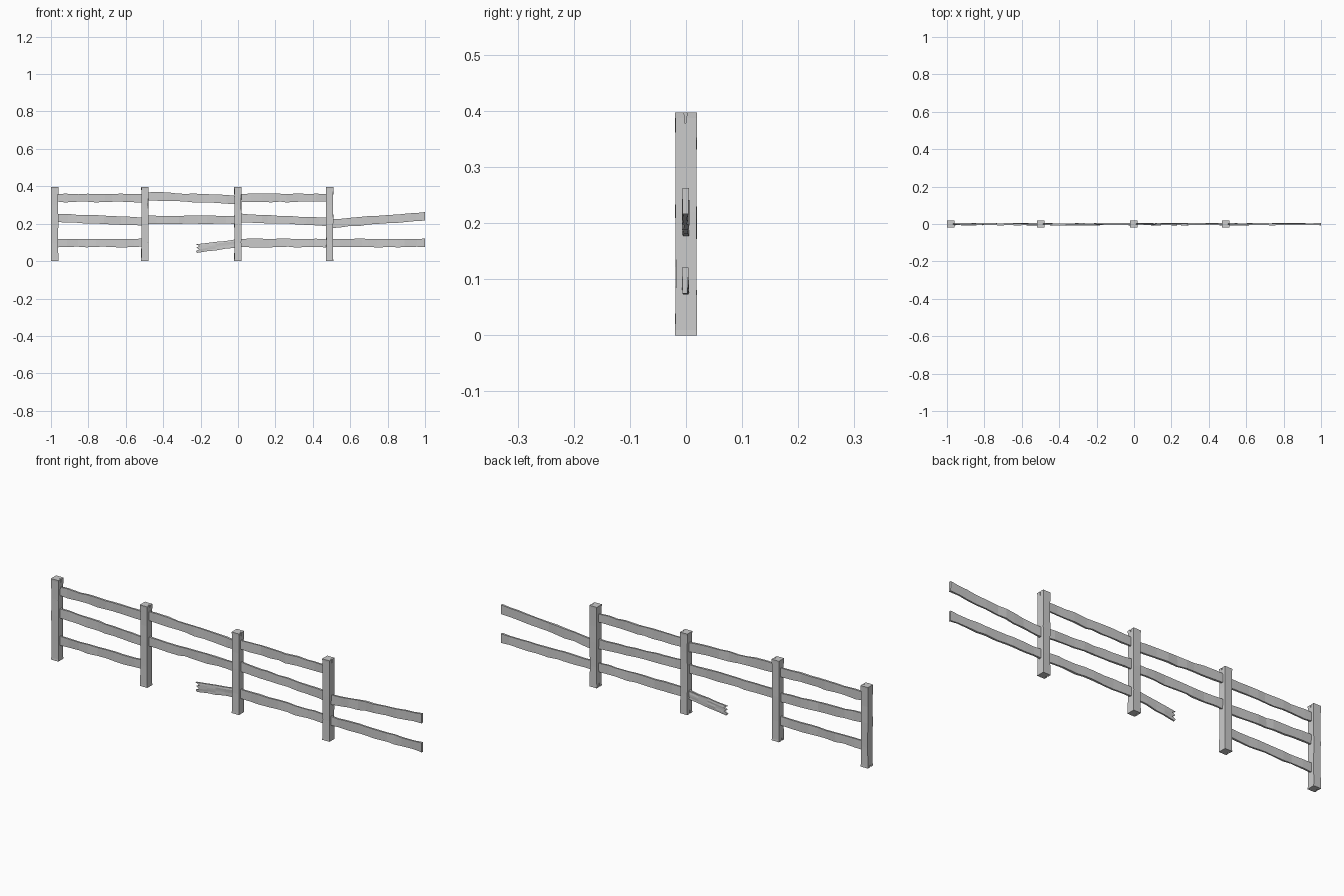
import bpy, random

if "Cube" in bpy.data.objects:
    bpy.data.objects.remove(bpy.data.objects["Cube"])
random.seed(4)

def new_object(name, verts, faces):
    me = bpy.data.meshes.new(name)
    me.from_pydata(verts, [], faces)
    me.validate()
    ob = bpy.data.objects.new(name, me)
    bpy.context.collection.objects.link(ob)
    return ob

def loft(name, rings, cap_strips):
    """Skin a list of equal rings, closing both ends with strips of quads."""
    n = len(rings[0])
    verts = [v for r in rings for v in r]
    faces = []
    for k in range(len(rings) - 1):
        a, b = k * n, (k + 1) * n
        for i in range(n):
            j = (i + 1) % n
            faces.append((a + i, a + j, b + j, b + i))
    last = (len(rings) - 1) * n
    for i in range(cap_strips):
        q = (i, i + 1, n - 2 - i, n - 1 - i)
        faces.append(tuple(reversed(q)))
        faces.append(tuple(last + v for v in q))
    return new_object(name, verts, faces)

def post(name, x):
    # square post, slightly worn at mid height
    rings = []
    for z, h in ((0, .02), (.01, .0195), (.10, .0185), (.22, .019),
                 (.30, .0185), (.387, .0192), (.397, .02)):
        j = lambda: h if z in (0, .397) else h + random.uniform(-.0007, .0005)
        rings.append([(x - j(), -j(), z), (x + j(), -j(), z),
                      (x + j(), j(), z), (x - j(), j(), z)])
    ob = loft(name, rings, 1)
    # split cracks: one in the top of one side, one in the foot of the other
    verts, faces = [], []
    for xa, xb, zo, zt in ((x + .012, x + .03, .41, .375),
                           (x - .03, x - .012, -.01, .022)):
        o = len(verts)
        for xx in (xa, xb):
            verts += [(xx, -.005, zo), (xx, .004, zo), (xx, -.001, zt)]
        tri = [(0, 2, 1), (3, 4, 5), (0, 1, 4, 3), (1, 2, 5, 4), (2, 0, 3, 5)]
        if zo < zt:
            tri = [t[::-1] for t in tri]
        # the prisms are wound so that both faces point outward
        faces += [tuple(o + v for v in t[::-1]) for t in tri]
    cut = new_object(name + "_crack_cutter", verts, faces)
    cut.hide_render = True
    cut.hide_set(True)
    m = ob.modifiers.new("cracks", 'BOOLEAN')
    m.operation, m.solver, m.object = 'DIFFERENCE', 'EXACT', cut

def rail(name, x0, z0, x1, z1, jags=(0, 0), half=.0225):
    # thin plank with chipped edges; jags shape the start end
    rows, steps = len(jags), max(4, round((x1 - x0) / .05))
    rings = []
    for k in range(steps + 1):
        t = k / steps
        x, zc = x0 + (x1 - x0) * t, z0 + (z1 - z0) * t
        if 0 < k < steps:
            x += random.uniform(-.012, .012)
        y = -.001 + random.uniform(-.0015, .0015)
        top = half + random.uniform(-.003, .002)
        bot = -half + random.uniform(-.002, .003)
        front, back = [], []
        for i in range(rows):
            xx = x + (jags[i] if k == 0 else 0)
            z = zc + bot + (top - bot) * i / (rows - 1)
            front.append((xx, y - random.uniform(.003, .006), z))
            back.append((xx, y + random.uniform(.003, .006), z))
        rings.append(front + back[::-1])
    ob = loft(name, rings, rows - 1)
    # make all face directions consistent
    import bmesh
    bm = bmesh.new()
    bm.from_mesh(ob.data)
    bmesh.ops.recalc_face_normals(bm, faces=bm.faces)
    bm.to_mesh(ob.data)
    bm.free()

# four posts
P = (-.98, -.498, -.001, .49)
for i, x in enumerate(P):
    post(f"post_{i + 1}", x)

# rails by row, sagging between posts
E = .015
rail("top_rail_1", P[0] + E, .338, P[1] - E, .338)
rail("top_rail_2", P[1] + E, .348, P[2] - E, .328)
rail("top_rail_3", P[2] + E, .338, P[3] - E, .338)
rail("middle_rail_1", P[0] + E, .231, P[1] - E, .211)
rail("middle_rail_2", P[1] + E, .221, P[2] - E, .221)
rail("middle_rail_3", P[2] + E, .231, P[3] - E, .211)
rail("middle_rail_4", P[3] + E, .201, 1.0, .24)
rail("bottom_rail_1", P[0] + E, .097, P[1] - E, .097)
rail("bottom_rail_3", P[2] + E, .097, P[3] - E, .097)
rail("bottom_rail_4", P[3] + E, .097, 1.0, .097)
# snapped rail with a splintered end
rail("broken_rail", -.225, .067, P[2] - E, .094, jags=(.006, .0, .018, .002, .02, 0))
